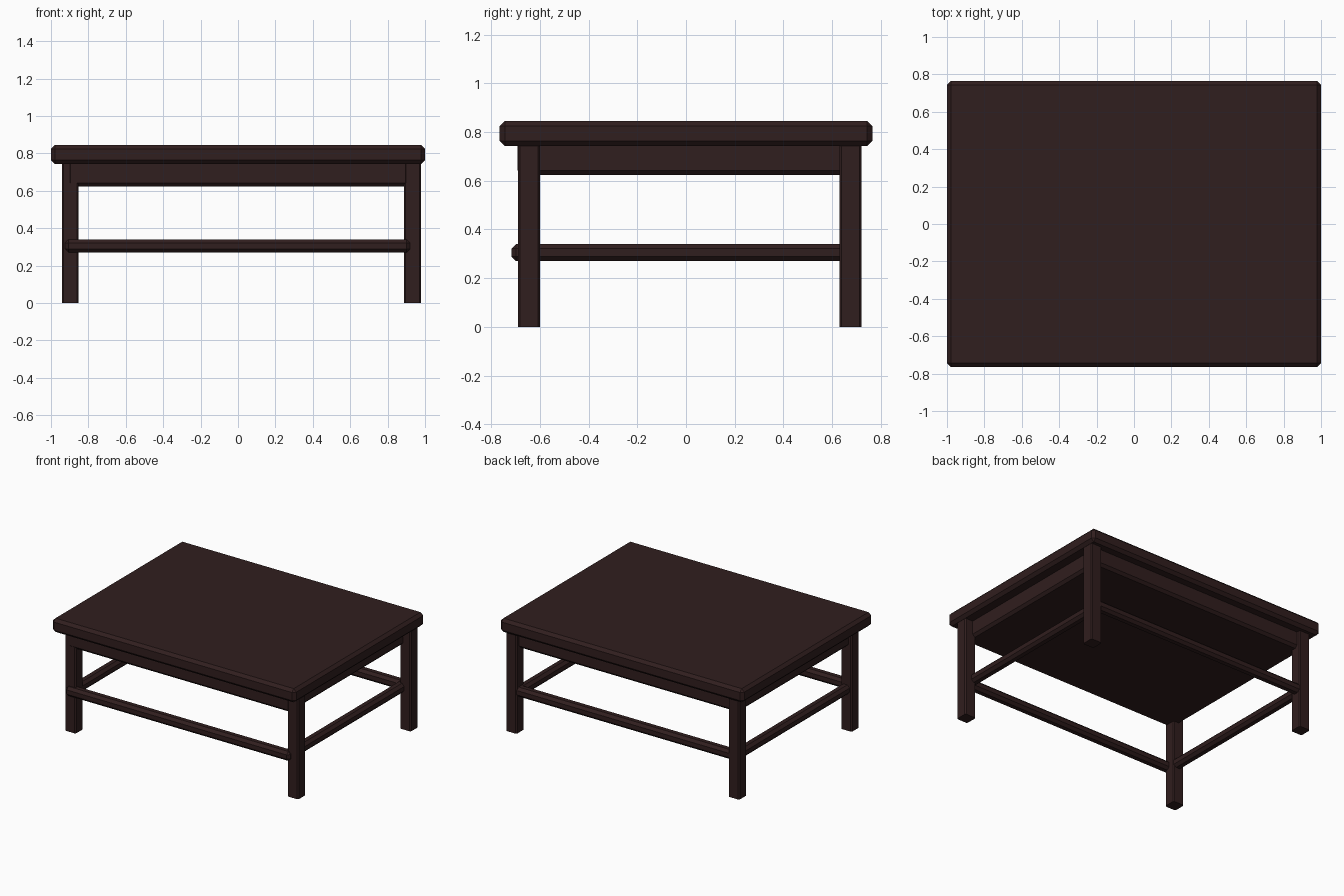
import bpy, bmesh

if "Cube" in bpy.data.objects:
    bpy.data.objects.remove(bpy.data.objects["Cube"])

wood = bpy.data.materials.new("dark_wood")
wood.diffuse_color = (0.03, 0.013, 0.013, 1)
wood.use_nodes = True
wood.node_tree.nodes["Principled BSDF"].inputs["Base Color"].default_value = wood.diffuse_color


def block(name, lo, hi, bevel, vertical_only=False):
    """Flat-shaded box between two corners with chamfered edges."""
    bm = bmesh.new()
    bmesh.ops.create_cube(bm, size=1)
    for v in bm.verts:
        for i in range(3):
            v.co[i] = lo[i] if v.co[i] < 0 else hi[i]
    edges = [e for e in bm.edges
             if not vertical_only or abs(e.verts[0].co.z - e.verts[1].co.z) > 0.01]
    bmesh.ops.bevel(bm, geom=edges, offset=bevel, segments=1,
                    affect='EDGES', profile=0.5)
    bmesh.ops.recalc_face_normals(bm, faces=bm.faces)
    mesh = bpy.data.meshes.new(name)
    bm.to_mesh(mesh)
    bm.free()
    mesh.materials.append(wood)
    obj = bpy.data.objects.new(name, mesh)
    bpy.context.collection.objects.link(obj)
    return obj


# Table top and the solid apron block beneath it
block("table_top", (-1, -0.765, 0.743), (1, 0.765, 0.845), 0.021)
block("apron", (-0.915, -0.692, 0.624), (0.915, 0.692, 0.785), 0.019)

# Legs, set slightly off centre towards the back right
for side, x in (("left", -0.897), ("right", 0.933)):
    for end, y in (("front", -0.645), ("back", 0.676)):
        block(f"{end}_{side}_leg", (x - 0.045, y - 0.045, 0),
              (x + 0.045, y + 0.045, 0.76), 0.008, vertical_only=True)

# Stretchers joining the legs
r, z = 0.035, 0.305
for name, s in (("front", -1), ("back", 1)):
    y = s * 0.682
    block(f"{name}_stretcher", (-0.925, y - r, z - r), (0.92, y + r, z + r), 0.019)
for name, s in (("left", -1), ("right", 1)):
    x = s * 0.89
    block(f"{name}_stretcher", (x - r, -0.685, z - r), (x + r, 0.685, z + r), 0.019)
